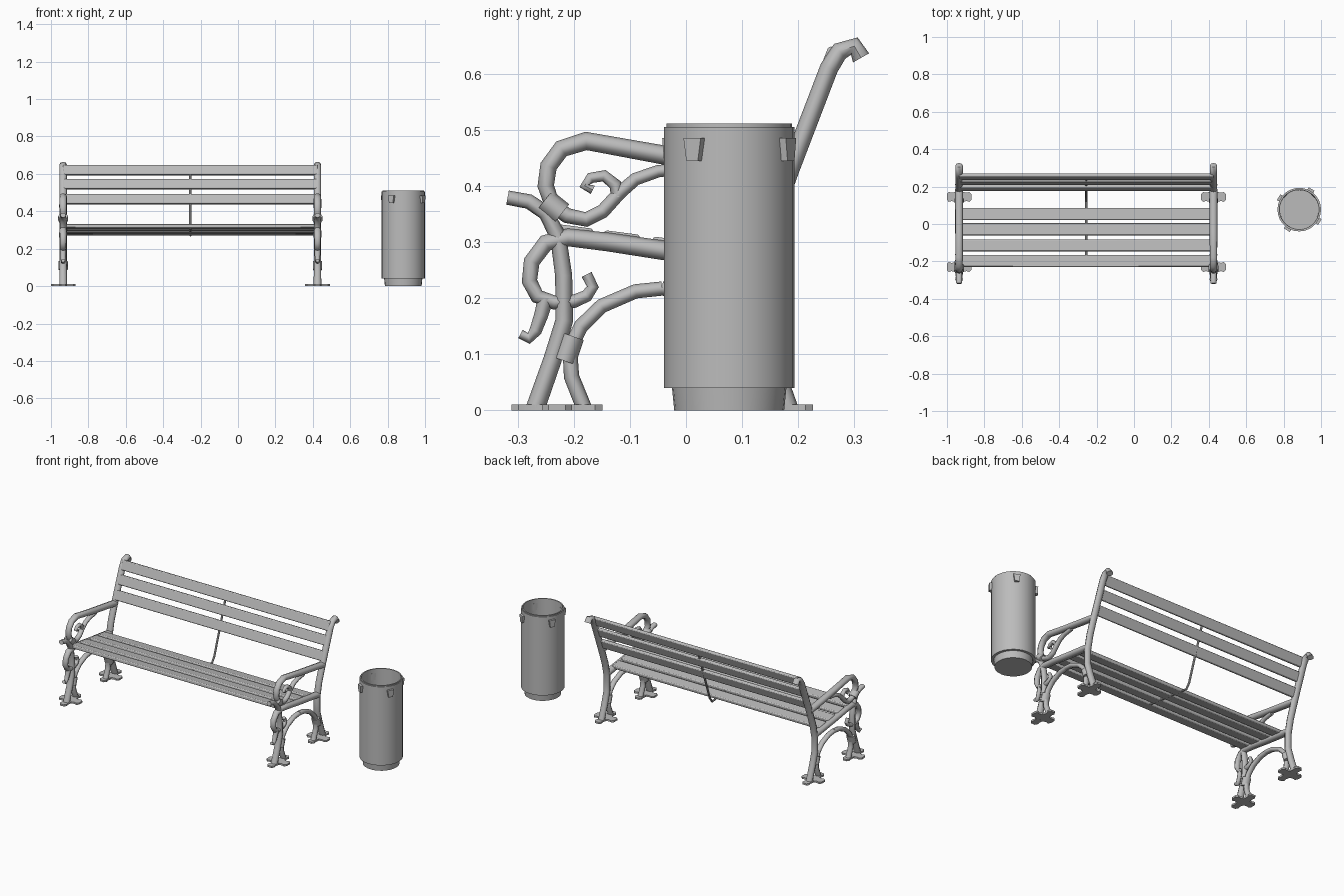
import bpy, bmesh, math
from mathutils import Vector

cube = bpy.data.objects.get("Cube")
if cube:
    bpy.data.objects.remove(cube, do_unlink=True)

grey = bpy.data.materials.new("plain_grey")
grey.use_nodes = True
colour = (0.5, 0.5, 0.5, 1)
grey.diffuse_color = colour
grey.node_tree.nodes["Principled BSDF"].inputs["Base Color"].default_value = colour

MID = -0.255      # bench centre in x
HALF = 0.68       # distance from bench centre to each end frame
SYM = -0.0425     # the legs mirror about this y


def add(name, mesh, loc=(0, 0, 0), rot=(0, 0, 0), scale=(1, 1, 1), bevel=0, angle=40):
    ob = bpy.data.objects.new(name, mesh)
    bpy.context.collection.objects.link(ob)
    ob.location, ob.rotation_euler, ob.scale = loc, rot, scale
    if not mesh.materials:
        mesh.materials.append(grey)
    if bevel:
        mod = ob.modifiers.new("soft_edges", 'BEVEL')
        mod.width, mod.segments = bevel, 2
    bpy.ops.object.select_all(action='DESELECT')
    ob.select_set(True)
    bpy.context.view_layer.objects.active = ob
    bpy.ops.object.shade_smooth_by_angle(angle=math.radians(angle))
    return ob


def finish(bm, name):
    bmesh.ops.recalc_face_normals(bm, faces=bm.faces)
    mesh = bpy.data.meshes.new(name)
    bm.to_mesh(mesh)
    bm.free()
    return mesh


def box(name, size, loc, tilt=0, bevel=0.005):
    bm = bmesh.new()
    bmesh.ops.create_cube(bm, size=1)
    bmesh.ops.scale(bm, vec=size, verts=bm.verts)
    return add(name, finish(bm, name), loc, (tilt, 0, 0), bevel=bevel)


def tube_mesh(name, path, radius, tip=1.0):
    """Round bar along (y, z) points, tapering to tip at the end of the path."""
    cu = bpy.data.curves.new(name, 'CURVE')
    cu.dimensions = '3D'
    cu.bevel_depth, cu.bevel_resolution, cu.use_fill_caps = radius, 2, True
    sp = cu.splines.new('POLY')
    sp.points.add(len(path) - 1)
    for i, (p, (y, z)) in enumerate(zip(sp.points, path)):
        p.co = (0, y, z, 1)
        p.radius = 1 + (tip - 1) * i / (len(path) - 1)
    ob = bpy.data.objects.new(name, cu)
    bpy.context.collection.objects.link(ob)
    bpy.context.view_layer.update()
    deps = bpy.context.evaluated_depsgraph_get()
    mesh = bpy.data.meshes.new_from_object(ob.evaluated_get(deps))
    bpy.data.objects.remove(ob)
    mesh.name = name
    mesh.materials.clear()
    return mesh


def flip(path):
    return [(2 * SYM - y, z) for y, z in path]


def foot_mesh():
    """Four-lobed plate, longer in y than in x."""
    arm = [(0.024, 0.024), (0.045, 0.02), (0.062, 0.024), (0.074, 0.014),
           (0.074, -0.014), (0.062, -0.024), (0.045, -0.02)]
    bm = bmesh.new()
    verts = []
    for k in range(4):
        c, s = round(math.cos(k * math.pi / 2)), round(math.sin(k * math.pi / 2))
        for u, v in reversed(arm):
            verts.append(bm.verts.new(((u * c - v * s) * 0.89, (u * s + v * c) * 1.1, 0)))
    face = bm.faces.new(verts)
    ext = bmesh.ops.extrude_face_region(bm, geom=[face])
    top = [g for g in ext["geom"] if isinstance(g, bmesh.types.BMVert)]
    bmesh.ops.translate(bm, vec=(0, 0, 0.01), verts=top)
    return finish(bm, "foot_plate")


# End frames: paths are (y, z)
front_leg = [(-0.268, 0.005), (-0.238, 0.09), (-0.217, 0.16), (-0.218, 0.24),
             (-0.228, 0.31), (-0.25, 0.352), (-0.28, 0.372), (-0.318, 0.379)]
brace = [(-0.182, 0.005), (-0.204, 0.06), (-0.207, 0.11), (-0.187, 0.15),
         (-0.15, 0.186), (-0.09, 0.212), (SYM, 0.217)]
back_post = [(0.183, 0.005), (0.153, 0.09), (0.132, 0.16), (0.132, 0.25), (0.15, 0.33),
             (0.186, 0.43), (0.255, 0.61), (0.274, 0.64), (0.3, 0.649), (0.312, 0.628)]
seat_rail = [(0.135, 0.262), (-0.04, 0.285), (-0.14, 0.3), (-0.21, 0.308), (-0.25, 0.298),
             (-0.275, 0.265), (-0.279, 0.23), (-0.265, 0.203), (-0.235, 0.192),
             (-0.2, 0.194), (-0.177, 0.204), (-0.166, 0.22), (-0.177, 0.242)]
lower_curl = [(-0.25, 0.2), (-0.258, 0.17), (-0.268, 0.142), (-0.28, 0.128), (-0.295, 0.136)]
armrest = [(0.186, 0.42), (-0.04, 0.455), (-0.178, 0.48), (-0.222, 0.466), (-0.245, 0.435),
           (-0.25, 0.4), (-0.238, 0.365), (-0.212, 0.347), (-0.178, 0.34), (-0.148, 0.355),
           (-0.118, 0.388), (-0.09, 0.412), (-0.05, 0.426), (0.0, 0.432)]
arm_curl = [(-0.122, 0.38), (-0.126, 0.402), (-0.146, 0.418), (-0.17, 0.414),
            (-0.181, 0.4), (-0.166, 0.393)]

frame_parts = [
    ("front_leg", front_leg, 0.017, 0.75), ("back_post", back_post, 0.0165, 1),
    ("front_brace", brace, 0.014, 0.9), ("back_brace", flip(brace), 0.014, 0.9),
    ("seat_rail", seat_rail, 0.018, 0.55), ("lower_curl", lower_curl, 0.014, 0.6),
    ("armrest", armrest, 0.0175, 0.6), ("arm_curl", arm_curl, 0.012, 0.7),
    ("front_collar", [(-0.217, 0.088), (-0.202, 0.132)], 0.021, 1),
    ("back_collar", flip([(-0.217, 0.088), (-0.202, 0.132)]), 0.021, 1),
    ("arm_collar", [(-0.252, 0.374), (-0.222, 0.35)], 0.022, 1)]
meshes = [(n, tube_mesh(n, p, r, t)) for n, p, r, t in frame_parts]
foot = foot_mesh()
for side, sign in (("left", 1), ("right", -1)):
    x = MID + sign * HALF
    for name, mesh in meshes:
        add(f"{side}_{name}", mesh, (x, 0, 0), scale=(1.2, 1, 1), angle=50)
    for name, y in (("front", -0.23), ("back", 2 * SYM + 0.23)):
        add(f"{side}_{name}_foot", foot, (x, y, 0), angle=30)

# Seat slats follow the slope of the rail
SEAT_SLOPE = -0.13
for i, y in enumerate((-0.198, -0.115, -0.028, 0.053)):
    box(f"seat_slat_{i + 1}", (2 * HALF, 0.064, 0.02),
        (MID, y, 0.292 + SEAT_SLOPE * y), math.atan(SEAT_SLOPE))

# Back slats lean with the post
LEAN = 0.385
for i, z in enumerate((0.465, 0.545, 0.62)):
    box(f"back_slat_{i + 1}", (2 * HALF, 0.02, 0.056),
        (MID, 0.194 + LEAN * (z - 0.465), z), -math.atan(LEAN))

# Thin centre strap joining the slats
strap = [(-0.17, 0.309), (0.12, 0.271), (0.142, 0.3), (0.245, 0.598)]
add("centre_strap", tube_mesh("centre_strap", strap, 0.006), (MID, 0, 0))

# Litter bin: lathe a closed profile of (radius, height)
BIN = Vector((0.8835, 0.077, 0))
R = 0.1165
profile = [(0, 0), (0.098, 0), (0.102, 0.04), (R, 0.04), (R, 0.505), (0.112, 0.505),
           (0.112, 0.511), (0.106, 0.511), (0.104, 0.06), (0, 0.06)]
bm = bmesh.new()
pts = [bm.verts.new((r, 0, z)) for r, z in profile]
edges = [bm.edges.new(pair) for pair in zip(pts, pts[1:])]
bmesh.ops.spin(bm, geom=pts + edges, cent=(0, 0, 0), axis=(0, 0, 1),
               angle=2 * math.pi, steps=28)
bmesh.ops.remove_doubles(bm, verts=bm.verts, dist=0.0005)
add("bin_body", finish(bm, "bin_body"), BIN)

# Four tapered clips around the top of the bin
bm = bmesh.new()
bmesh.ops.create_cube(bm, size=1)
for v in bm.verts:
    width = 0.036 if v.co.z > 0 else 0.024
    v.co = (R + v.co.x * 0.024, v.co.y * width, 0.465 + v.co.z * 0.041)
clip = finish(bm, "bin_clip")
for k in range(4):
    add(f"bin_clip_{k + 1}", clip, BIN, (0, 0, math.radians(90 * k - 31)))
